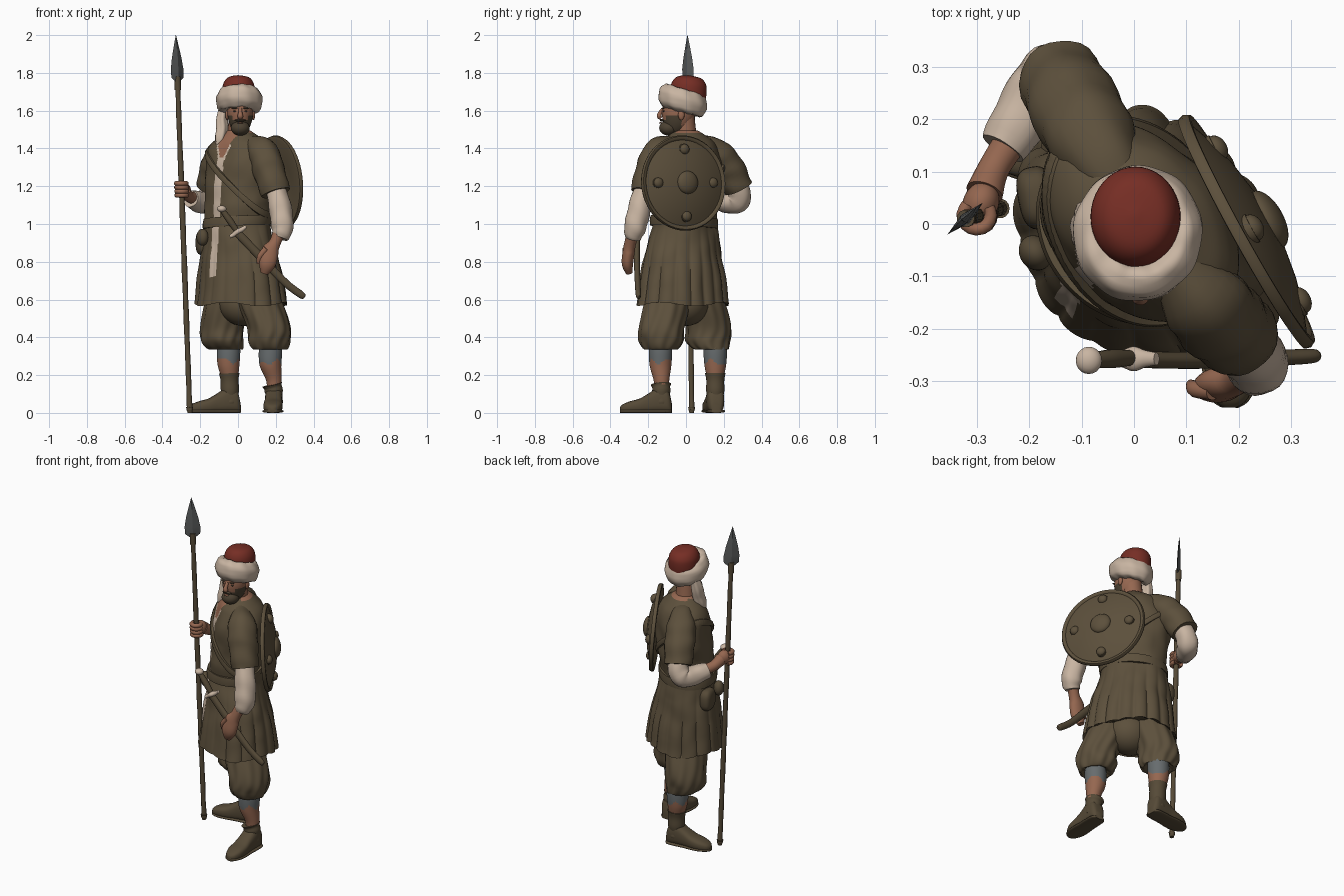
import bpy, bmesh, math
from mathutils import Vector, Matrix, noise

if "Cube" in bpy.data.objects:
    bpy.data.objects.remove(bpy.data.objects["Cube"])

def material(name, rgb):
    m = bpy.data.materials.new(name)
    m.diffuse_color = (*rgb, 1)
    m.use_nodes = True
    m.node_tree.nodes["Principled BSDF"].inputs["Base Color"].default_value = m.diffuse_color
    return m

OLIVE = material("olive cloth", (0.108, 0.080, 0.045))
LEATHER = material("dark leather", (0.092, 0.068, 0.038))
CREAM = material("cream linen", (0.58, 0.46, 0.36))
RED = material("red felt", (0.18, 0.027, 0.018))
SKIN = material("skin", (0.30, 0.135, 0.08))
GREY = material("grey sock", (0.135, 0.15, 0.155))
STEEL = material("steel", (0.10, 0.105, 0.105))
BEARD = material("dark hair", (0.072, 0.053, 0.032))
sin, cos, pi, tau = math.sin, math.cos, math.pi, math.tau

def finish(name, bm, mats, rule=None, angle=50, matrix=None):
    if matrix:
        bm.transform(matrix)
    bmesh.ops.recalc_face_normals(bm, faces=bm.faces)
    for f in bm.faces:
        f.smooth = True
        if rule:
            f.material_index = rule(f.calc_center_median())
    me = bpy.data.meshes.new(name)
    bm.to_mesh(me)
    bm.free()
    me.set_sharp_from_angle(angle=math.radians(angle))
    for m in mats:
        me.materials.append(m)
    ob = bpy.data.objects.new(name, me)
    bpy.context.collection.objects.link(ob)
    return ob

def loft(name, rings, mats, rule=None, closed=False, angle=50, matrix=None):
    bm = bmesh.new()
    vs = [[bm.verts.new(p) for p in r] for r in rings]
    n = len(vs[0])
    pairs = list(zip(vs, vs[1:])) + ([(vs[-1], vs[0])] if closed else [])
    for a, b in pairs:
        for i in range(n):
            j = (i + 1) % n
            bm.faces.new((a[i], a[j], b[j], b[i]))
    if not closed:
        bm.faces.new(vs[0])
        bm.faces.new(vs[-1])
    return finish(name, bm, mats, rule, angle, matrix)

def resample(rows, n):
    # Catmull-Rom through the given rows
    out, last = [], len(rows) - 1
    for k in range(n + 1):
        x = k / n * last
        i = min(int(x), last - 1)
        t = x - i
        p = [rows[max(0, min(last, i + d))] for d in (-1, 0, 1, 2)]
        out.append([0.5 * (2*b + (c-a)*t + (2*a-5*b+4*c-d)*t*t + (3*b-a-3*c+d)*t**3)
                    for a, b, c, d in zip(*p)])
    return out

def tube(name, rows, mats, rule=None, n=20, seg=24, fold=None, ref=None, angle=50, level=False):
    # rows are (x, y, z, half width, half depth); level keeps every ring horizontal
    rows = resample([r if len(r) == 5 else (*r, r[3]) for r in rows], n)
    pts = [Vector(r[:3]) for r in rows]
    d = (pts[-1] - pts[0]).normalized()
    ref = Vector(ref) if ref else Vector((0, 0, 1) if abs(d.x) > 0.8 and not level else (1, 0, 0))
    rings = []
    for i, r in enumerate(rows):
        t = Vector((0, 0, 1)) if level else (pts[min(i+1, n)] - pts[max(i-1, 0)]).normalized()
        s = (ref - t * ref.dot(t)).normalized()
        w = t.cross(s)
        ring = []
        for k in range(seg):
            p = tau * k / seg
            m = fold(p, i / n) if fold else 1
            ring.append(pts[i] + (s * r[3] * cos(p) + w * r[4] * sin(p)) * m)
        rings.append(ring)
    return loft(name, rings, mats, rule, angle=angle)

def ball(name, loc, rad, mat, rot=0, rule=None, shape=None, seg=32):
    bm = bmesh.new()
    bmesh.ops.create_uvsphere(bm, u_segments=seg, v_segments=seg // 2, radius=1)
    if shape:
        for v in bm.verts:
            v.co = shape(v.co)
    m = Matrix.Translation(loc) @ Matrix.Rotation(rot, 4, 'Z') @ Matrix.Diagonal((*rad, 1))
    return finish(name, bm, mat if isinstance(mat, list) else [mat], rule, 60, m)

# Torso and skirt: oval sections turned towards front-left
TH = 0.80
U, F = Vector((cos(TH), -sin(TH), 0)), Vector((-sin(TH), -cos(TH), 0))
BODY = resample([(0.575, .262, .222, .015, -.02), (0.70, .247, .205, .013, -.018),
                 (0.84, .22, .182, .005, -.015), (0.97, .188, .158, -.006, -.012),
                 (1.03, .184, .154, -.004, -.01), (1.12, .195, .156, .0, -.003),
                 (1.25, .213, .158, .008, .004), (1.36, .212, .145, .016, .006),
                 (1.42, .185, .126, .015, .008), (1.46, .125, .096, .008, .006),
                 (1.495, .06, .062, .003, 0)], 130)

def body_point(row, phi, off=0.0):
    z, a, b, x, y = row
    t = max(0, min(1, (1.0 - z) / 0.3))
    back = 0.5 - 0.5 * cos(phi)
    pleat = abs(sin(8.5 * phi + 0.6 * sin(2 * phi))) ** 0.6 - 0.7
    m = 1 + t * (0.035 + 0.05 * back) * pleat + 0.015 * t * sin(5 * phi + 1)
    p = Vector((x, y, z)) + U * (a * m + off) * sin(phi) + F * (b * m + off) * cos(phi)
    if off == 0:
        p += (p - Vector((x, y, z))) * 0.08 * (1 - .7 * t) * noise.noise(p * 9)
        p.z += 0.01 * sin(4 * phi) * t
    return p

def row_at(z):
    return min(BODY, key=lambda r: abs(r[0] - z))

def tunic_rule(c):
    r = row_at(c.z)
    q = c - Vector((r[3], r[4], c.z))
    lat = abs(q.dot(U))
    if q.dot(F) < 0:
        return 2 if c.z > 1.48 else 0
    vee = max(0, (c.z - 1.34) * 0.42)
    if c.z > 1.35 and lat < vee + 0.008:
        return 2
    if 0.72 < c.z < 1.42 and lat < max(0.026, vee + 0.02):
        return 1
    return 0

A = [tau * k / 180 for k in range(180)]
inner = [body_point((.61, .2, .16, .015, -.02), a) for a in A]
loft("tunic", [inner] + [[body_point(r, a) for a in A] for r in BODY], [OLIVE, CREAM, SKIN], tunic_rule)
# Belt and slanting shoulder strap follow the body
def band(name, height, half, out):
    rings = []
    for a in A:
        z = height(a)
        rings.append([body_point((z + dz, *row_at(z + dz)[1:]), a, o)
                      for dz, o in ((-half, -.01), (-half, out), (0, out + .004), (half, out), (half, -.01))])
    loft(name, rings, [OLIVE], closed=True)
band("belt", lambda a: 1.01 + 0.012 * sin(a), .026, .008)
band("shoulder_strap", lambda a: 1.22 - 0.17 * cos(a - 1.9), .018, .012)
ball("hip_pouch", (-.185, .05, .90), (.036, .06, .065), LEATHER, .2,
     shape=lambda v: Vector([math.copysign(abs(c) ** .7, c) for c in v]))
ball("small_pouch", (-.188, -.055, .93), (.03, .035, .045), LEATHER, .6)

# Arms: left hangs, right is bent to the spear
def wrinkle(p, t):
    return 1 + 0.03 * sin(22 * t + 2 * sin(p)) + 0.02 * sin(5 * p + 6 * t)
tube("left_sleeve", [(.06, -.06, 1.425, .045), (.13, -.145, 1.378, .08), (.165, -.185, 1.28, .084),
     (.2, -.215, 1.165, .078)], [OLIVE], fold=wrinkle)
tube("left_shirt_sleeve", [(.19, -.21, 1.22, .05), (.222, -.245, 1.09, .06), (.235, -.27, .98, .058),
     (.222, -.28, .925, .042)], [CREAM], fold=wrinkle)
tube("left_hand", [(.22, -.278, .96, .034), (.195, -.295, .9, .031), (.17, -.303, .855, .046, .032),
     (.155, -.31, .79, .045, .03), (.14, -.30, .74, .022, .018)], [SKIN])
tube("left_thumb", [(.15, -.32, .87, .016), (.118, -.315, .83, .016), (.108, -.305, .79, .009)], [SKIN], seg=12)
tube("right_sleeve", [(-.02, .06, 1.425, .05), (-.075, .15, 1.375, .082), (-.115, .225, 1.29, .086),
     (-.142, .278, 1.19, .078)], [OLIVE], fold=wrinkle)
tube("right_shirt_sleeve", [(-.13, .26, 1.23, .055), (-.15, .285, 1.15, .06), (-.175, .265, 1.115, .06),
     (-.215, .2, 1.12, .056), (-.25, .145, 1.135, .045)], [CREAM], fold=wrinkle, ref=(.85, -.5, .3))
tube("right_forearm", [(-.22, .18, 1.13, .034), (-.265, .11, 1.15, .03), (-.285, .06, 1.18, .036)], [SKIN])
ball("right_palm", (-.292, .04, 1.187), (.034, .042, .042), SKIN, -.4)

# Spear
def spear(z):
    return Vector((-.255 - .037 * z, .03 - .011 * z, z))
for k in range(4):
    c = spear(1.152 + .021 * k)
    tube("right_finger", [(c.x + .027 * cos(a), c.y + .027 * sin(a), c.z, .0125) for a in
         (.6, 0, -.8, -1.6, -2.4, -3.2, -4)], [SKIN], n=12, seg=10, ref=(0, 0, 1))
tube("spear_shaft", [(*spear(z), r) for z, r in ((0, .012), (.03, .018), (.07, .014), (.6, .0145),
     (1.2, .0145), (1.75, .013))], [LEATHER], n=40, seg=14,
     fold=lambda p, t: 1 + .06 * sin(70 * t))
tube("spear_socket", [(*spear(z), .017) for z in (1.71, 1.74, 1.78)], [LEATHER], seg=14)
D, N = Vector((.74, .67, 0)), Vector((-.67, .74, 0))
loft("spear_blade", [[spear(z) + D * w, spear(z) + N * t, spear(z) - D * w, spear(z) - N * t]
     for z, w, t in ((1.75, .012, .012), (1.775, .043, .011), (1.82, .045, .01), (1.88, .034, .009),
                     (1.94, .018, .006), (2.0, .001, .001))], [STEEL], angle=20)

# Legs, puffed trousers and boots
def foot(side, heel, toe):
    d = (Vector(toe) - Vector(heel)).normalized()
    w = Vector((-d.y, d.x, 0))
    def sections(grow, low):
        rings = []
        for s, hw, h in resample([(0, .024, .05), (.02, .042, .12), (.07, .046, .135), (.12, .046, .105),
                                  (.17, .05, .076), (.22, .048, .062), (.26, .032, .045), (.275, .012, .03)], 24):
            h = low or h
            ring = []
            for k in range(24):
                a = tau * k / 24
                x, y = [math.copysign(abs(v) ** .7, v) for v in (cos(a), sin(a))]
                ring.append(Vector(heel) + d * s + w * (hw + grow) * x + Vector((0, 0, h / 2 + h / 2 * y)))
            rings.append(ring)
        return rings
    loft(side + "_boot_foot", sections(0, 0), [LEATHER])
    loft(side + "_boot_sole", sections(.005, .018), [LEATHER])

for side, shin, knee, hip, heel, toe, top in (
        ("left", (.172, -.135), (.166, -.13), (.08, -.08), (.192, -.075, 0), (.182, -.355, 0), .15),
        ("right", (-.05, .155), (-.083, .118), (-.04, .06), (.012, .162, 0), (-.25, .128, 0), .21)):
    foot(side, heel, toe)
    h, d = Vector(heel), (Vector(toe) - Vector(heel)).normalized()
    ank = h + d * .055
    tube(side + "_boot_shaft", [(ank.x, ank.y, .05, .046), (ank.x, ank.y, .11, .046),
         ((ank.x + shin[0]) / 2, (ank.y + shin[1]) / 2, top, .052)], [LEATHER],
         fold=lambda p, t: 1 + .04 * sin(14 * t))
    tube(side + "_shin", [(ank.x, ank.y, .1, .036), (ank.x, ank.y, .17, .041), (*shin, .25, .057),
         (*shin, .33, .062), (*shin, .4, .055)], [SKIN, GREY], n=50, seg=36, level=True,
         rule=lambda c: 1 if c.z > .272 + .016 * sin(60 * (c.x + c.y)) else 0)
    hem = ((shin[0] + knee[0]) / 2, (shin[1] + knee[1]) / 2)
    tube(side + "_trouser_leg", [(*shin, .352, .06), (*hem, .336, .088), (*knee, .38, .11, .116),
         (*knee, .45, .113, .12), ((knee[0] + hip[0]) / 2, (knee[1] + hip[1]) / 2, .57, .118), (*hip, .7, .1)],
         [OLIVE], n=40, seg=72, level=True,
         fold=lambda p, t: 1 + .035 * sin(11 * p + 2 * sin(6 * t)) * (1 - .4 * t) + .025 * sin(5 * p + 9 * t))
ball("trouser_seat", (.03, 0, .58), (.13, .12, .12), OLIVE)

# Shield on the back: convex disc with rim and five bosses
n = Vector((.87, .48, .07)).normalized()
yv = (Vector((0, 0, 1)) - n * n.z).normalized()
xv = yv.cross(n)
SM = Matrix.Translation((.218, -.012, 1.217)) @ Matrix((xv, yv, n)).transposed().to_4x4()
def turned(name, prof, mat, centre=(0, 0, 0), seg=48):
    c = Vector(centre)
    loft(name, [[c + Vector((r * cos(tau * k / seg), r * sin(tau * k / seg), z)) for k in range(seg)]
                for r, z in prof], [mat], matrix=SM)
turned("shield", [(.002, .02), (.12, .01), (.235, -.016), (.25, -.014), (.253, -.003), (.247, .008), (.235, .008),
       (.228, .001), (.19, .016), (.13, .033), (.07, .043), (.002, .047)], OLIVE)
def boss(r, h):
    return [(r * 1.15, -.01), (r * 1.15, .004)] + [(r * cos(a * pi / 16) + .001, .004 + h * sin(a * pi / 16)) for a in range(9)]
turned("shield_centre_boss", boss(.06, .03), OLIVE, (0, 0, .038), 32)
for x, y in ((.165, 0), (-.165, 0), (0, .178), (0, -.178)):
    turned("shield_small_boss", boss(.026, .02), OLIVE, (x, y, .018), 24)

# Sword in its scabbard
tube("scabbard", [(-.005, -.258, .955, .022, .016), (.12, -.26, .825, .022, .016), (.25, -.256, .69, .02, .015),
     (.335, -.252, .625, .019, .014), (.352, -.25, .613, .009, .008)], [LEATHER], ref=(.6, 0, .8))
tube("sword_grip", [(0, -.255, .955, .014), (-.045, -.257, 1.02, .018), (-.085, -.26, 1.075, .013)], [LEATHER], seg=14)
ball("sword_pommel", (-.086, -.26, 1.08), (.025, .026, .018), CREAM, seg=20)
tube("sword_guard", [(-.043, -.257, .932, .009, .012), (-.02, -.257, .945, .013, .017), (.0, -.257, .96, .016, .024),
     (.02, -.257, .97, .013, .017), (.043, -.257, .987, .009, .012)], [CREAM], seg=14)

# Head with beard painted by height
tube("neck", [(0, .005, 1.40, .07), (.002, 0, 1.46, .058), (.006, -.012, 1.58, .055)], [SKIN])
HC = Vector((.012, -.042, 1.585))
def jaw(v):
    k = max(0, -v.z)
    return Vector((v.x * (1 - .1 * k), v.y * (1 - .1 * k) - .2 * k * k, v.z))
def beard_rule(c):
    line = 1.55 if abs(c.x - HC.x) < .04 else 1.572
    return 1 if c.z < line and c.y < -.025 else 0
ball("head", HC, (.068, .086, .115), [SKIN, BEARD], rule=beard_rule, shape=jaw, seg=64)
ball("beard", (.012, -.092, 1.508), (.05, .05, .04), BEARD)
ball("moustache", (.012, -.126, 1.549), (.03, .013, .007), BEARD, seg=20)
ball("lower_lip", (.012, -.134, 1.535), (.015, .01, .004), SKIN, seg=16)
tube("nose", [(.012, -.122, 1.61, .009), (.012, -.137, 1.588, .011), (.012, -.142, 1.57, .016, .013),
     (.012, -.132, 1.56, .009)], [SKIN], n=12, seg=16)
for s in (-1, 1):
    ball("ear", (.012 + s * .069, -.025, 1.578), (.01, .017, .028), SKIN, seg=16)
    ball("eye", (.012 + s * .028, -.117, 1.597), (.011, .006, .004), BEARD, seg=12)
    ball("eyebrow", (.012 + s * .029, -.12, 1.613), (.017, .007, .004), BEARD, seg=12)

# Red cap, wound cream turban and its hanging tail
tube("red_cap", [(.004, .008, 1.64, .084, .092), (.003, .013, 1.70, .086, .096), (.002, .015, 1.745, .08, .09),
     (.001, .017, 1.776, .055, .062), (.001, .018, 1.787, .006)], [RED], seg=40, angle=80)
rings = []
for k in range(80):
    a = tau * k / 80
    ring = []
    for j in range(20):
        b = tau * j / 20
        lump = 1 + .05 * sin(6 * b + 2 * a) + .03 * sin(9 * a + b)
        r = .04 * lump * cos(b)
        ring.append(Vector((.007 + (.083 + r) * cos(a), -.018 + (.089 + r) * sin(a),
                            1.654 - .025 * sin(a) + .062 * lump * sin(b))))
    rings.append(ring)
loft("turban", rings, [CREAM], closed=True, angle=80)
tube("turban_tail", [(-.075, .02, 1.61, .025, .03), (-.085, .01, 1.55, .03, .036), (-.085, -.002, 1.50, .032, .036),
     (-.095, -.015, 1.45, .028, .032), (-.105, -.025, 1.405, .01, .016)], [CREAM],
     fold=lambda p, t: 1 + .1 * sin(5 * p + 3 * t))
